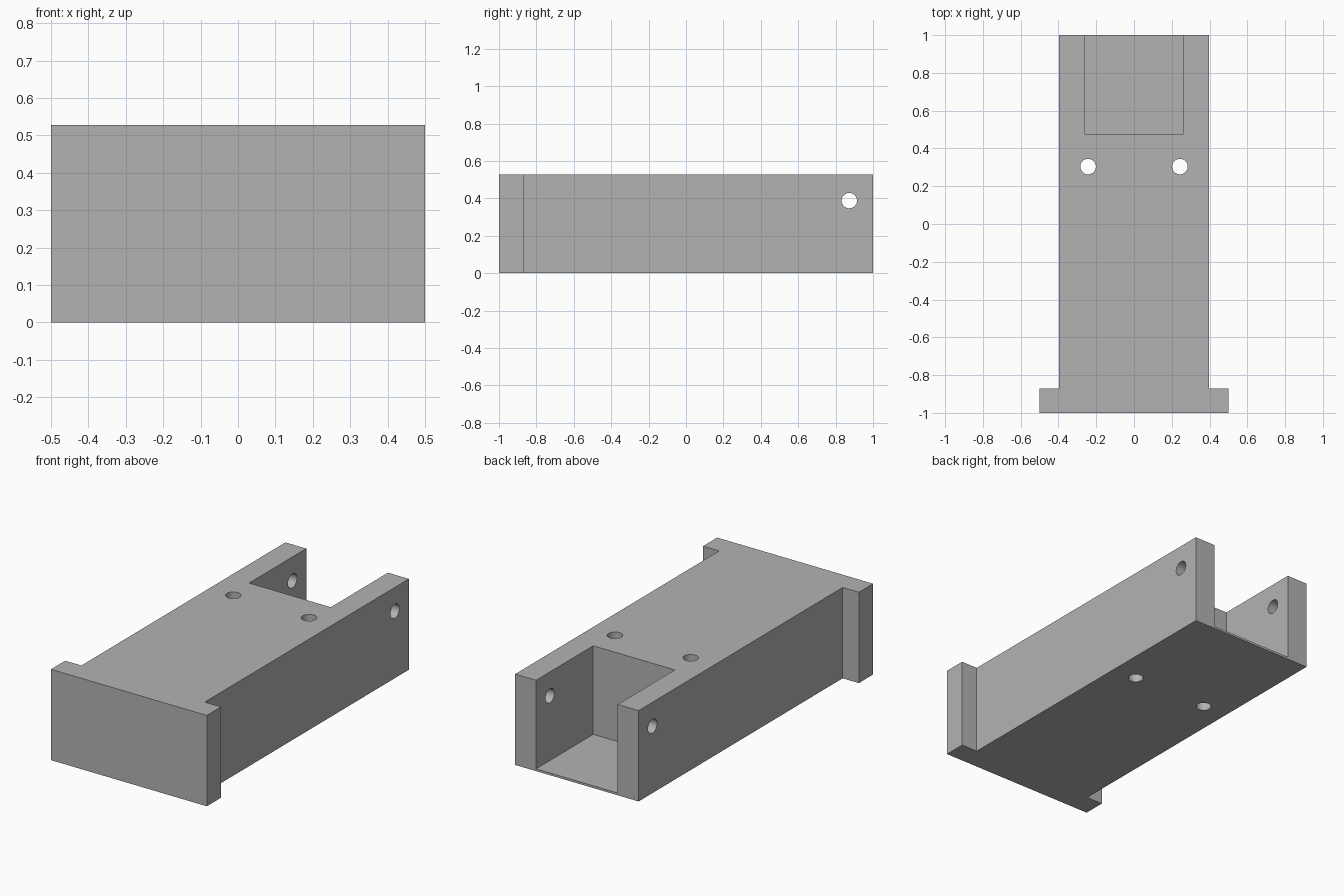
import bpy, bmesh
from math import pi
from mathutils import Matrix

cube = bpy.data.objects.get("Cube")
if cube:
    bpy.data.objects.remove(cube, do_unlink=True)

HEIGHT = 0.527
FLOOR = 0.013
HOLE_RADIUS = 0.041

grey = bpy.data.materials.new("plain grey")
grey.use_nodes = True
colour = (0.45, 0.45, 0.45, 1)
grey.diffuse_color = colour
grey.node_tree.nodes["Principled BSDF"].inputs["Base Color"].default_value = colour


def add_object(name, bm):
    bmesh.ops.recalc_face_normals(bm, faces=bm.faces)
    mesh = bpy.data.meshes.new(name)
    bm.to_mesh(mesh)
    bm.free()
    mesh.materials.append(grey)
    obj = bpy.data.objects.new(name, mesh)
    bpy.context.collection.objects.link(obj)
    return obj


def box_cutter(name, low, high):
    bm = bmesh.new()
    size = [b - a for a, b in zip(low, high)]
    middle = [(a + b) / 2 for a, b in zip(low, high)]
    bmesh.ops.create_cube(bm, size=1, matrix=Matrix.Translation(middle) @ Matrix.Diagonal((*size, 1)))
    return add_object(name, bm)


def hole_cutter(name, centre, axis_turn):
    bm = bmesh.new()
    bmesh.ops.create_cone(bm, cap_ends=True, segments=48, radius1=HOLE_RADIUS, radius2=HOLE_RADIUS,
                          depth=2, matrix=Matrix.Translation(centre) @ Matrix.Rotation(axis_turn, 4, "Y"))
    return add_object(name, bm)


# T-shaped block: long body with a wider front flange
half = [(0.5, -1), (0.5, -0.87), (0.396, -0.87), (0.396, 1)]
outline = half + [(-x, y) for x, y in reversed(half)]
bm = bmesh.new()
base = bm.faces.new([bm.verts.new((x, y, 0)) for x, y in outline])
top = bmesh.ops.extrude_face_region(bm, geom=[base])["geom"]
bmesh.ops.translate(bm, vec=(0, 0, HEIGHT), verts=[v for v in top if isinstance(v, bmesh.types.BMVert)])
block = add_object("flanged_block", bm)

# Rear pocket with a thin floor, cross hole and two upright holes
cutters = [
    box_cutter("pocket_cutter", (-0.262, 0.476, FLOOR), (0.262, 1.2, 1)),
    hole_cutter("cross_hole_cutter", (0, 0.873, 0.388), pi / 2),
    hole_cutter("right_hole_cutter", (-0.243, 0.304, 0), 0),
    hole_cutter("left_hole_cutter", (0.243, 0.304, 0), 0),
]
for cutter in cutters:
    cut = block.modifiers.new(cutter.name, "BOOLEAN")
    cut.operation = "DIFFERENCE"
    cut.solver = "EXACT"
    cut.object = cutter

# Apply the cuts, then smooth only the hole walls
bpy.context.view_layer.update()
cut_mesh = bpy.data.meshes.new_from_object(block.evaluated_get(bpy.context.evaluated_depsgraph_get()))
block.modifiers.clear()
block.data = cut_mesh
for cutter in cutters:
    bpy.data.objects.remove(cutter, do_unlink=True)

bpy.ops.object.select_all(action="DESELECT")
block.select_set(True)
bpy.context.view_layer.objects.active = block
bpy.ops.object.shade_smooth_by_angle(angle=pi / 6)
